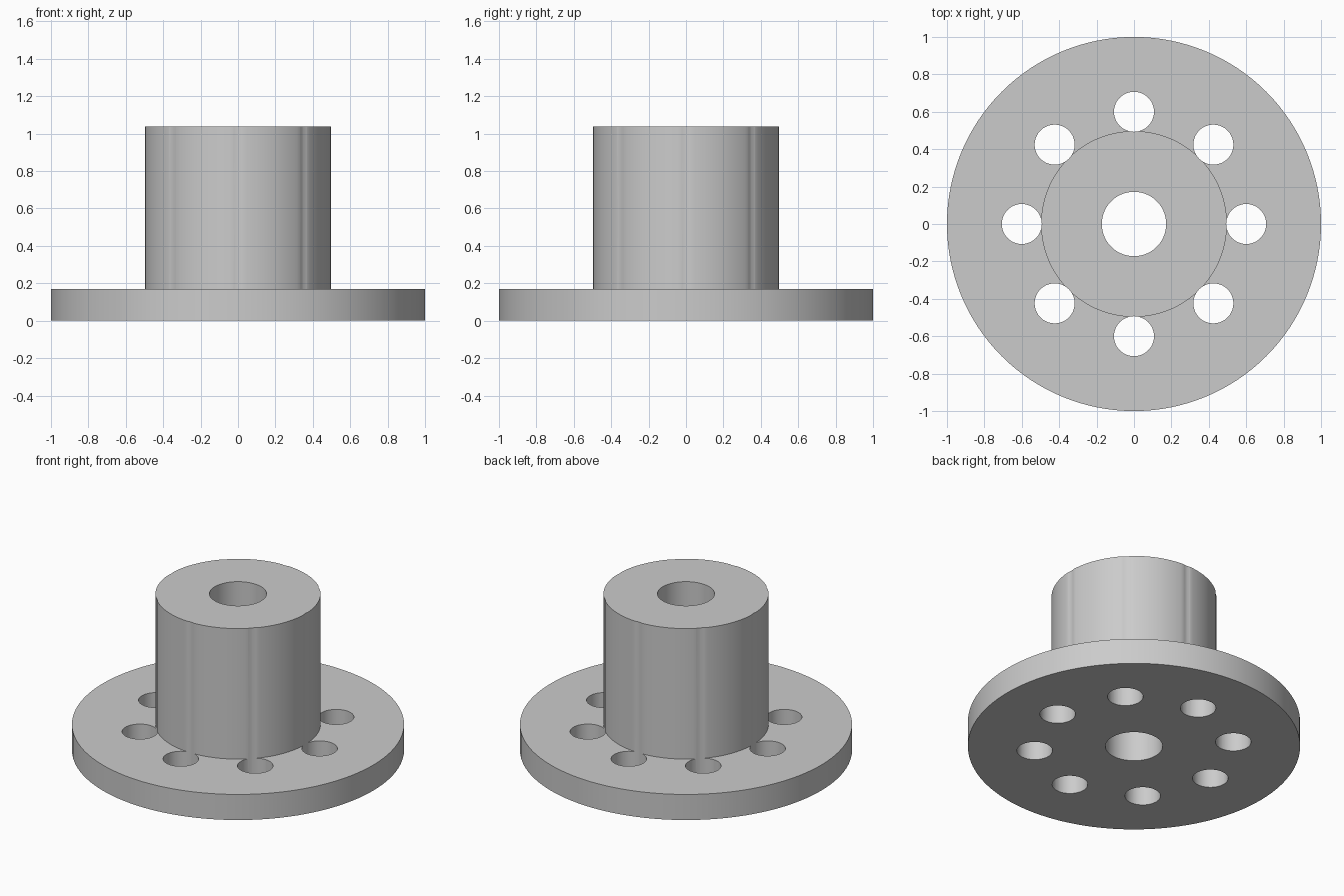
import bpy
import bmesh
from math import cos, sin, tau, radians
from mathutils import Matrix, Vector

cube = bpy.data.objects.get("Cube")
if cube:
    bpy.data.objects.remove(cube, do_unlink=True)

FLANGE_R, HUB_R, BORE_R = 1.0, 0.497, 0.172
FLANGE_H, TOTAL_H = 0.17, 1.037
HOLE_R, HOLE_RING, HOLES = 0.107, 0.6, 8

grey = bpy.data.materials.new("plain grey")
grey.use_nodes = True
colour = (0.6, 0.6, 0.6, 1)
grey.diffuse_color = colour
grey.node_tree.nodes["Principled BSDF"].inputs["Base Color"].default_value = colour


def add_object(name, bm):
    bmesh.ops.recalc_face_normals(bm, faces=bm.faces)
    mesh = bpy.data.meshes.new(name)
    bm.to_mesh(mesh)
    bm.free()
    mesh.materials.append(grey)
    obj = bpy.data.objects.new(name, mesh)
    bpy.context.collection.objects.link(obj)
    return obj


# Flange, hub and central bore: one closed section turned about z
section = [(BORE_R, 0), (FLANGE_R, 0), (FLANGE_R, FLANGE_H),
           (HUB_R, FLANGE_H), (HUB_R, TOTAL_H), (BORE_R, TOTAL_H)]
bm = bmesh.new()
verts = [bm.verts.new((r, 0, z)) for r, z in section]
edges = [bm.edges.new((verts[i - 1], verts[i])) for i in range(len(verts))]
bmesh.ops.spin(bm, geom=verts + edges, cent=(0, 0, 0), axis=(0, 0, 1),
               angle=tau, steps=128, use_merge=True)
bmesh.ops.remove_doubles(bm, verts=bm.verts, dist=1e-5)
flanged_hub = add_object("flanged_hub", bm)

# Ring of bolt holes, which also graze the hub wall over its full height
bm = bmesh.new()
for i in range(HOLES):
    a = tau * i / HOLES
    centre = Vector((HOLE_RING * cos(a), HOLE_RING * sin(a), TOTAL_H / 2))
    bmesh.ops.create_cone(bm, cap_ends=True, segments=48, radius1=HOLE_R,
                          radius2=HOLE_R, depth=TOTAL_H + 0.4,
                          matrix=Matrix.Translation(centre))
hole_cutter = add_object("bolt_hole_cutter", bm)
hole_cutter.hide_render = True

bolt_holes = flanged_hub.modifiers.new("bolt holes", "BOOLEAN")
bolt_holes.operation = "DIFFERENCE"
bolt_holes.solver = "EXACT"
bolt_holes.object = hole_cutter

# Apply the cut, drop the cutter and smooth the round walls
bpy.ops.object.select_all(action="DESELECT")
bpy.context.view_layer.objects.active = flanged_hub
flanged_hub.select_set(True)
bpy.ops.object.modifier_apply(modifier=bolt_holes.name)
bpy.data.objects.remove(hole_cutter, do_unlink=True)
bpy.ops.object.shade_smooth_by_angle(angle=radians(30))
